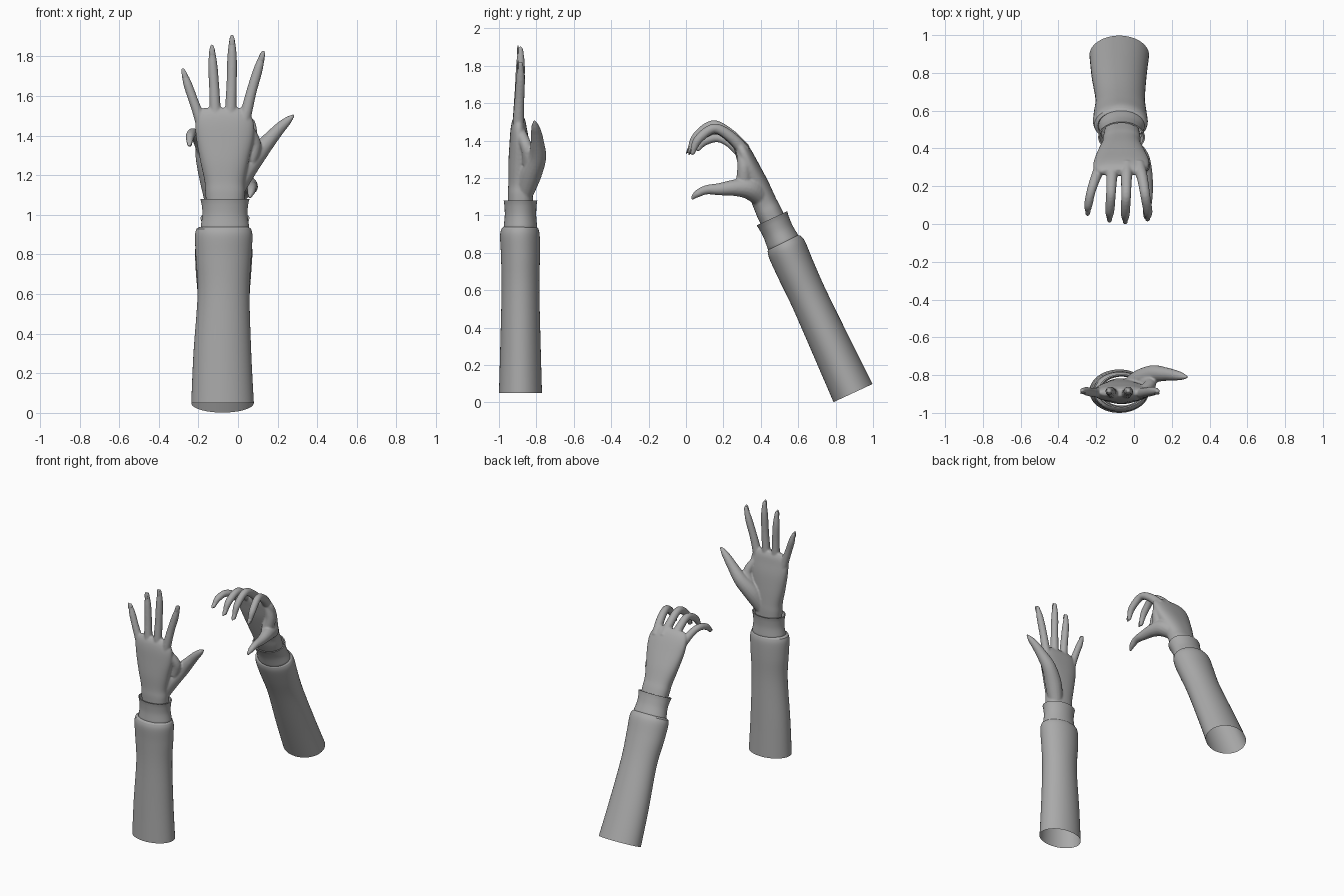
import bpy, bmesh, math
from mathutils import Vector, Matrix

cube = bpy.data.objects.get("Cube")
if cube:
    bpy.data.objects.remove(cube)

grey = bpy.data.materials.new("mid_grey")
grey.use_nodes = True
grey.diffuse_color = (0.4, 0.4, 0.4, 1)
grey.node_tree.nodes["Principled BSDF"].inputs["Base Color"].default_value = (0.4, 0.4, 0.4, 1)


def spline(points, steps=6):
    """Catmull-Rom interpolation through tuples of any length."""
    p = [points[0]] + list(points) + [points[-1]]
    out = []
    for i in range(1, len(p) - 2):
        for s in range(steps):
            t = s / steps
            out.append([0.5 * (2 * b + (c - a) * t + (2 * a - 5 * b + 4 * c - d) * t ** 2
                               + (3 * b - a - 3 * c + d) * t ** 3)
                        for a, b, c, d in zip(*p[i - 1:i + 3])])
    return out + [list(points[-1])]


def loft(bm, rings, capped):
    loops = [[bm.verts.new(p) for p in ring] for ring in rings]
    for a, b in zip(loops, loops[1:]):
        for i in range(len(a)):
            j = (i + 1) % len(a)
            bm.faces.new((a[i], a[j], b[j], b[i]))
    if capped:
        bm.faces.new(loops[0][::-1])
        bm.faces.new(loops[-1])


def oval_rings(sections, frame, sides=48, power=1.0):
    """Sections are (height, centre x, centre depth, half width, half depth)."""
    rings = []
    for w, cu, cv, ru, rv in sections:
        ring = []
        for k in range(sides):
            a = math.tau * k / sides
            c, s = math.cos(a), math.sin(a)
            u = math.copysign(abs(c) ** power, c)
            v = math.copysign(abs(s) ** power, s)
            ring.append(frame @ Vector((cu + ru * u, cv + rv * v, w)))
        rings.append(ring)
    return rings


def tube(bm, path, sides=16):
    """Closed round tube along (x, y, z, radius) points."""
    pts = spline(path)
    cen = [Vector(p[:3]) for p in pts]
    rings = []
    for i, p in enumerate(pts):
        t = (cen[min(i + 1, len(cen) - 1)] - cen[max(i - 1, 0)]).normalized()
        e1 = Vector((1, 0, 0.01)).cross(t).normalized()
        e2 = t.cross(e1)
        rings.append([cen[i] + p[3] * (e1 * math.cos(math.tau * k / sides)
                                       + e2 * math.sin(math.tau * k / sides)) for k in range(sides)])
    loft(bm, rings, True)
    bmesh.ops.create_icosphere(bm, subdivisions=2, radius=pts[-1][3],
                               matrix=Matrix.Translation(cen[-1]))


def finish(bm, name, angle=40):
    me = bpy.data.meshes.new(name)
    bm.to_mesh(me)
    bm.free()
    ob = bpy.data.objects.new(name, me)
    bpy.context.collection.objects.link(ob)
    me.materials.append(grey)
    bpy.ops.object.select_all(action='DESELECT')
    ob.select_set(True)
    bpy.context.view_layer.objects.active = ob
    bpy.ops.object.shade_smooth_by_angle(angle=math.radians(angle))
    return ob


def shell(name, sections, frame):
    bm = bmesh.new()
    loft(bm, oval_rings(sections, frame), False)
    if frame.determinant() < 0:
        bmesh.ops.reverse_faces(bm, faces=bm.faces[:])
    finish(bm, name)


def nail(name, path, back):
    """Flat pointed oval on the back of a fingertip."""
    tip, prev = Vector(path[-1][:3]), Vector(path[-2][:3])
    t = (tip - prev).normalized()
    out = Vector((1, 0, 0)).cross(t).normalized() * back
    side = t.cross(out)
    rot = Matrix((side, t, out)).transposed().to_4x4()
    pos = tip - t * 0.012 + out * path[-1][3] * 0.95
    bm = bmesh.new()
    bmesh.ops.create_uvsphere(bm, u_segments=16, v_segments=8, radius=1,
                              matrix=Matrix.Translation(pos) @ rot @ Matrix.Diagonal((0.013, 0.032, 0.005, 1)))
    finish(bm, name)


# Sections along the arm: sleeve, cuff and palm
SLEEVE = spline([(0, 0, 0, .158, .115), (.25, -.001, 0, .146, .108), (.55, .005, 0, .131, .101),
                 (.73, .005, 0, .140, .104), (.84, .006, -.003, .145, .106),
                 (.88, .006, -.003, .138, .098)]) + [(.89, .008, -.002, .122, .087), (.87, .008, 0, .114, .081)]
CUFF = [(.865, .012, 0, .114, .082), (.885, .012, 0, .122, .089)] + spline(
    [(.895, .012, 0, .122, .089), (.95, .012, 0, .114, .084), (1.0, .012, 0, .117, .086),
     (1.03, .012, 0, .124, .090)]) + [(1.03, .012, 0, .116, .083), (.98, .012, 0, .106, .077)]
PALM = spline([(.96, .014, 0, .092, .066), (1.06, .013, 0, .100, .068), (1.12, .011, 0, .102, .065),
               (1.22, .010, -.003, .122, .062), (1.33, .012, -.005, .144, .054),
               (1.41, .010, -.009, .148, .044), (1.46, .005, -.009, .132, .034), (1.49, .0, -.008, .10, .018)])


def arm(label, frame, back, fingers, extras):
    shell(label + "_sleeve", SLEEVE, frame)
    shell(label + "_cuff", CUFF, frame)
    bm = bmesh.new()
    loft(bm, oval_rings(PALM, frame, power=0.85), True)
    for path in list(fingers.values()) + extras:
        tube(bm, path)
    bmesh.ops.recalc_face_normals(bm, faces=bm.faces[:])
    # Fuse palm and fingers into one smooth skin
    hand = finish(bm, label + "_hand", 180)
    fuse = hand.modifiers.new("fuse", 'REMESH')
    fuse.mode = 'VOXEL'
    fuse.voxel_size = 0.006
    fuse.use_smooth_shade = True
    relax = hand.modifiers.new("relax", 'SMOOTH')
    relax.factor = 0.5
    relax.iterations = 5
    for name, path in fingers.items():
        nail(label + "_" + name + "_nail", path, back)


def finger(points, size=1.0):
    radii = (.033, .029, .026, .024, .014)
    return [(*p, r * size) for p, r in zip(points, radii)]


# Upright arm, palm towards the back
upright = Matrix.Translation((-.078, -.885, .05))
arm("upright", upright, 1, {
    "little": finger([(-.17, -.89, 1.40), (-.198, -.892, 1.50), (-.226, -.89, 1.58), (-.254, -.885, 1.66), (-.274, -.882, 1.72)], .92),
    "ring": finger([(-.105, -.895, 1.42), (-.115, -.895, 1.53), (-.12, -.89, 1.64), (-.127, -.885, 1.75), (-.131, -.885, 1.84)]),
    "middle": finger([(-.04, -.895, 1.43), (-.036, -.895, 1.55), (-.032, -.89, 1.67), (-.03, -.885, 1.80), (-.03, -.885, 1.89)]),
    "index": finger([(.02, -.895, 1.42), (.045, -.895, 1.53), (.07, -.89, 1.63), (.1, -.885, 1.73), (.124, -.885, 1.81)]),
}, [
    [(-.02, -.865, 1.12, .05), (.03, -.83, 1.22, .058), (.10, -.795, 1.31, .048), (.168, -.795, 1.39, .036),
     (.213, -.80, 1.44, .029), (.25, -.806, 1.475, .021), (.277, -.81, 1.50, .009)],
    [(.06, -.835, 1.28, .04), (.085, -.85, 1.36, .032), (.045, -.885, 1.44, .03)],
])

# Leaning arm, mirrored, with the hand curled towards the front
lean = math.radians(24.9)
leaning = (Matrix.Translation((-.078, .893, .05)) @ Matrix.Rotation(lean, 4, 'X')
           @ Matrix.Diagonal((1, -1, 1, 1)))
arm("leaning", leaning, -1, {
    "little": finger([(-.175, .315, 1.31), (-.205, .24, 1.385), (-.228, .17, 1.415), (-.242, .10, 1.395), (-.245, .065, 1.355)], .92),
    "ring": finger([(-.11, .315, 1.34), (-.118, .24, 1.415), (-.122, .16, 1.46), (-.128, .07, 1.415), (-.13, .03, 1.345)]),
    "middle": finger([(-.037, .315, 1.35), (-.04, .24, 1.43), (-.042, .145, 1.483), (-.046, .055, 1.42), (-.046, .02, 1.34)]),
    "index": finger([(.025, .315, 1.34), (.045, .24, 1.42), (.06, .15, 1.465), (.074, .065, 1.405), (.072, .035, 1.335)]),
}, [
    [(-.03, .42, 1.08, .05), (.02, .35, 1.14, .06), (.052, .27, 1.148, .046), (.068, .18, 1.14, .033),
     (.07, .11, 1.137, .025), (.066, .06, 1.115, .02), (.06, .035, 1.093, .010)],
    [(.03, .31, 1.17, .045), (.05, .31, 1.26, .036), (.03, .30, 1.35, .032)],
])
